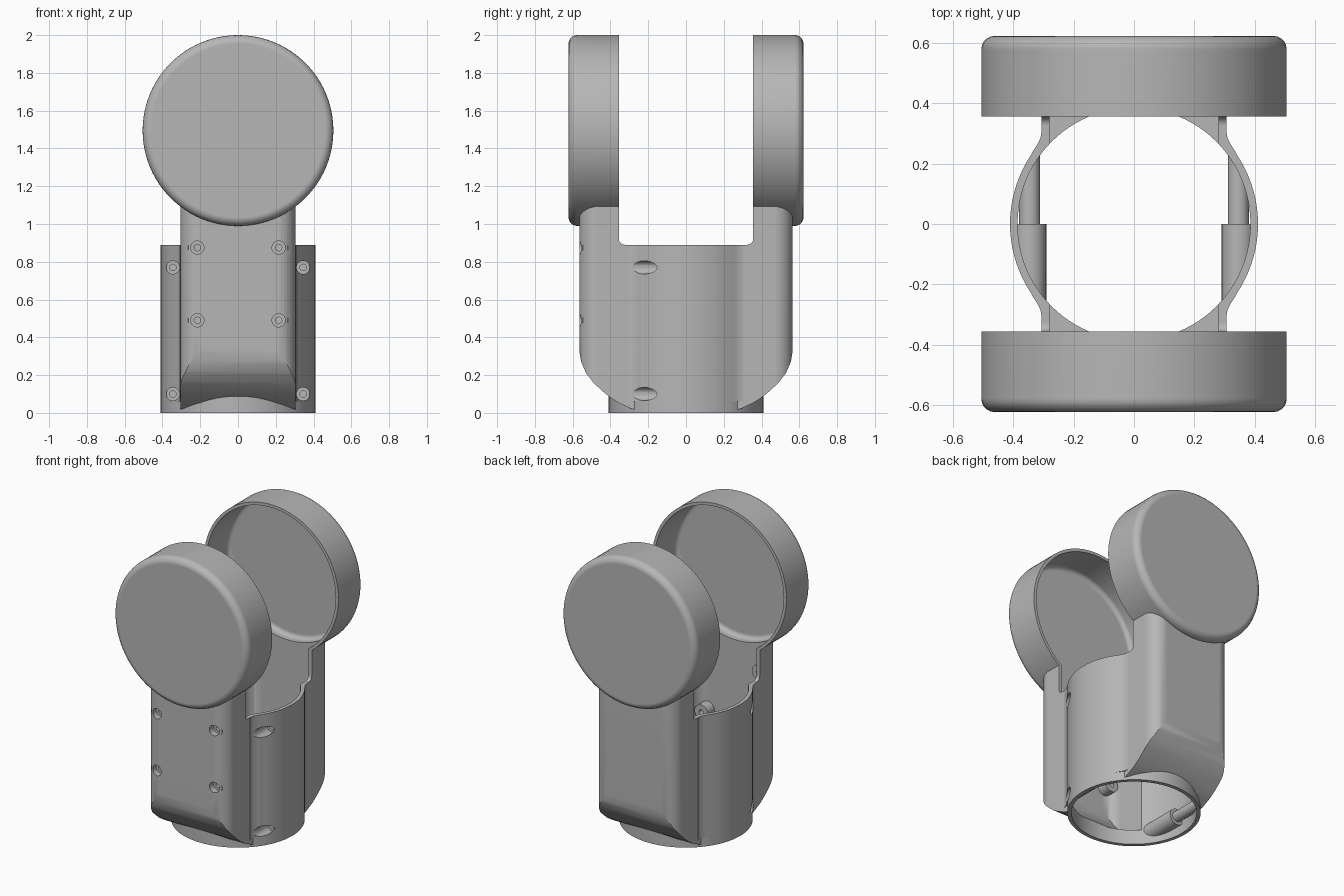
import bpy, bmesh, math
from mathutils import Vector

cube = bpy.data.objects.get("Cube")
if cube:
    bpy.data.objects.remove(cube, do_unlink=True)

grey = bpy.data.materials.new("plain grey")
grey.use_nodes = True
COLOUR = (0.47, 0.47, 0.47, 1)
grey.diffuse_color = COLOUR
grey.node_tree.nodes["Principled BSDF"].inputs["Base Color"].default_value = COLOUR

# Ways of laying a flat outline (a, b) out in space with thickness t
PLANES = {
    "x": lambda a, b, t: Vector((t, a, b)),
    "y": lambda a, b, t: Vector((a, t, b)),
    "z": lambda a, b, t: Vector((a, b, t)),
}


def prism(name, outline, axis, low, high, round_edge=0):
    """Extrude an outline along an axis, optionally rounding both end rims."""
    bm = bmesh.new()
    place = PLANES[axis]
    ends = [[bm.verts.new(place(a, b, t)) for a, b in outline] for t in (low, high)]
    caps = [bm.faces.new(ring) for ring in ends]
    n = len(outline)
    for i in range(n):
        j = (i + 1) % n
        bm.faces.new((ends[0][i], ends[0][j], ends[1][j], ends[1][i]))
    bmesh.ops.recalc_face_normals(bm, faces=bm.faces)
    if round_edge:
        rims = [e for f in caps for e in f.edges]
        bmesh.ops.bevel(bm, geom=rims, offset=round_edge, segments=5, profile=0.5,
                        affect='EDGES', clamp_overlap=False)
        bmesh.ops.recalc_face_normals(bm, faces=bm.faces)
    mesh = bpy.data.meshes.new(name)
    bm.to_mesh(mesh)
    bm.free()
    mesh.materials.append(grey)
    obj = bpy.data.objects.new(name, mesh)
    bpy.context.collection.objects.link(obj)
    return obj


def circle(x, y, radius, sides):
    step = math.tau / sides
    return [(x + radius * math.cos(i * step), y + radius * math.sin(i * step))
            for i in range(sides)]


def combine(target, tool, operation):
    """Apply an exact boolean and discard the tool."""
    mod = target.modifiers.new("combine", 'BOOLEAN')
    mod.operation, mod.solver, mod.object = operation, 'EXACT', tool
    bpy.context.view_layer.objects.active = target
    bpy.ops.object.modifier_apply(modifier=mod.name)
    bpy.data.objects.remove(tool, do_unlink=True)


def mirrored(points, sa, sb=1):
    return [(sa * a, sb * b) for a, b in points]


def arm_block(name, half_width, near, far, radius, profile, side):
    """Upright block with rounded outer corners, trimmed by a side profile."""
    corner = [(half_width - radius + radius * math.cos(a), far - radius + radius * math.sin(a))
              for a in (k * math.pi / 16 for k in range(9))]
    plan = [(half_width, near)] + corner
    plan += mirrored(plan[::-1], -1)
    block = prism(name, mirrored(plan, 1, side), "z", -0.05, 1.3)
    combine(block, prism("profile", mirrored(profile, side), "x", -0.4, 0.4), 'INTERSECT')
    return block


# Side profiles of the arm and of its hollow
ARM = [(0.05, 0.005), (0.22, 0.005), (0.29, 0.022), (0.36, 0.055), (0.41, 0.088),
       (0.45, 0.122), (0.49, 0.16), (0.53, 0.212), (0.555, 0.27), (0.57, 0.36),
       (0.6, 0.5), (0.6, 1.25), (0.05, 1.25)]
HOLLOW = [(0.02, 0.1), (0.37, 0.1), (0.42, 0.14), (0.47, 0.185), (0.51, 0.235),
          (0.53, 0.28), (0.545, 0.36), (0.58, 0.5), (0.58, 1.22), (0.02, 1.22)]
# Plan outline of the blend between arm and barrel
BLEND = [(0.29, 0.305), (0.306, 0.305), (0.309, 0.285), (0.32, 0.262),
         (0.335, 0.24), (0.347, 0.216), (0.29, 0.2)]
DISC_Z, DISC_R = 1.495, 0.505

# Solid outside: barrel, two arms, four blends, two round caps
body = prism("housing", circle(0, 0, 0.41, 96), "z", 0, 0.95)
for s in (-1, 1):
    combine(body, arm_block("arm", 0.305, 0.1, 0.565, 0.1, ARM, s), 'UNION')
    for sx in (-1, 1):
        combine(body, prism("blend", mirrored(BLEND, sx, s), "z", 0.06, 0.96), 'UNION')
for s in (-1, 1):
    cap = prism("cap", circle(0, DISC_Z, DISC_R, 96), "y", *sorted((s * 0.2, s * 0.622)), 0.045)
    combine(body, cap, 'UNION')

# Slot between the arms, with rounded lower corners
slot = [(0.355, 2.2), (-0.355, 2.2)]
for s in (-1, 1):
    arc = [(s * (0.325 + 0.03 * math.cos(a)), 0.92 - 0.03 * math.sin(a))
           for a in (k * math.pi / 10 for k in range(6))]
    slot += arc if s < 0 else arc[::-1]
combine(body, prism("slot", slot, "x", -0.8, 0.8), 'DIFFERENCE')

# Hollow inside, opening into the slot
combine(body, prism("bore", circle(0, 0, 0.385, 96), "z", -0.1, 1.0), 'DIFFERENCE')
for s in (-1, 1):
    combine(body, arm_block("arm_hollow", 0.28, 0.06, 0.54, 0.075, HOLLOW, s), 'DIFFERENCE')
    hollow = prism("cap_hollow", circle(0, DISC_Z, DISC_R - 0.02, 96), "y",
                   *sorted((s * 0.1, s * 0.597)), 0.03)
    combine(body, hollow, 'DIFFERENCE')

# Screw bosses inside the barrel, trimmed to its wall
for sx in (-1, 1):
    for z in (0.1, 0.77):
        for radius, y0, y1 in ((0.055, -0.35, 0), (0.035, -0.02, 0.35)):
            boss = prism("boss", circle(sx * 0.345, z, radius, 32), "y", y0, y1)
            combine(boss, prism("trim", circle(0, 0, 0.398, 96), "z", -0.1, 1), 'INTERSECT')
            combine(body, boss, 'UNION')
    # Screw bosses behind the front panel
    for z in (0.49, 0.875):
        boss = prism("panel_boss", circle(sx * 0.215, z, 0.05, 32), "y", -0.548, -0.47)
        combine(body, boss, 'UNION')

# Counterbores and screw holes
HOLES = [(0.345, 0.1, -0.13, 0.1), (0.345, 0.77, -0.13, 0.1),
         (0.215, 0.49, -0.52, -0.4), (0.215, 0.875, -0.52, -0.4)]
for sx in (-1, 1):
    for x, z, floor, end in HOLES:
        for radius, y1 in ((0.035, floor), (0.017, end)):
            hole = prism("hole", circle(sx * x, z, radius, 28), "y", -0.7, y1)
            combine(body, hole, 'DIFFERENCE')

# Smooth shading with crisp edges and even flat faces
bpy.ops.object.select_all(action='DESELECT')
body.select_set(True)
bpy.context.view_layer.objects.active = body
bpy.ops.object.shade_smooth_by_angle(angle=math.radians(30))
weighted = body.modifiers.new("even_shading", 'WEIGHTED_NORMAL')
weighted.keep_sharp = True
